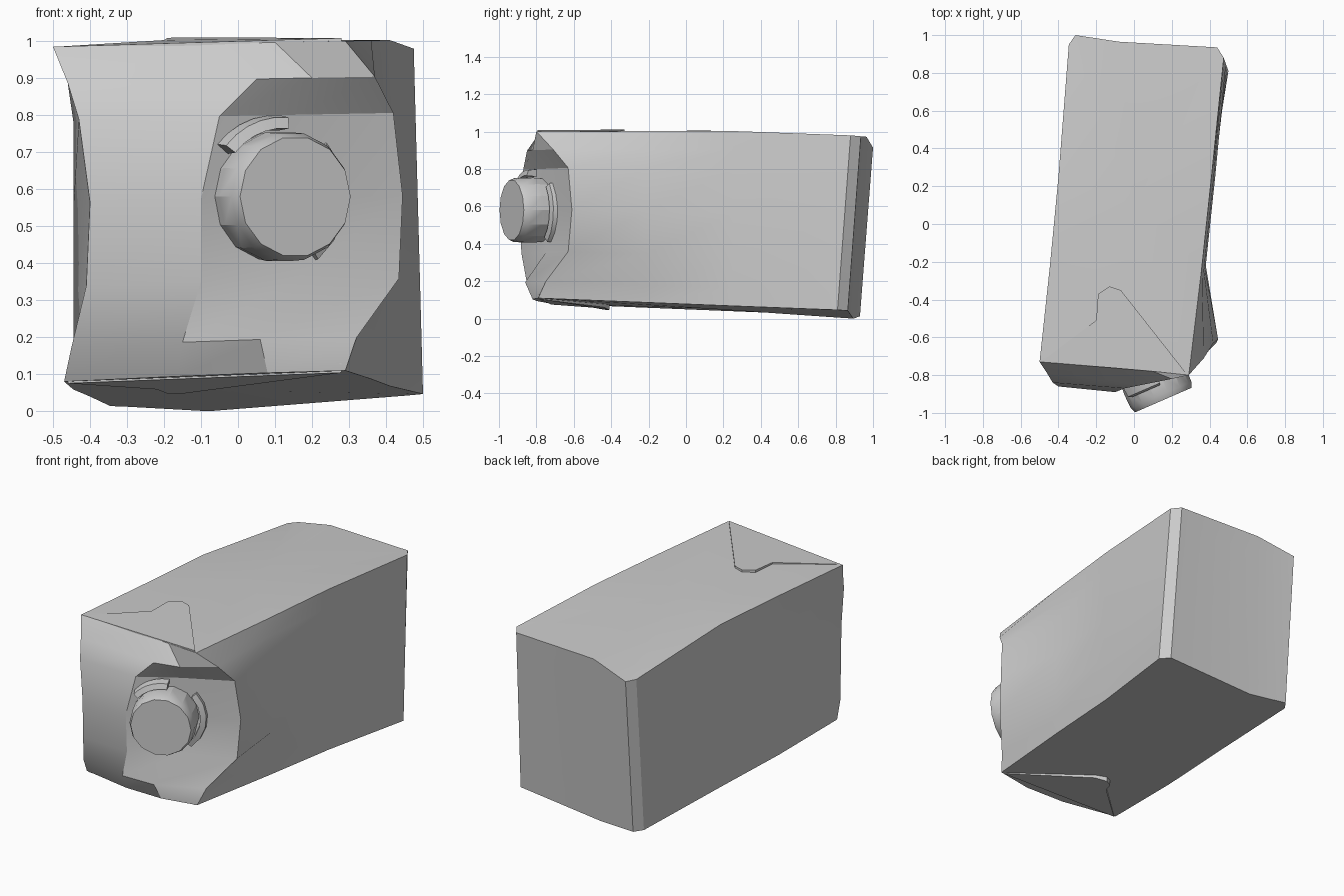
import bpy, bmesh, math
from mathutils import Vector

cube = bpy.data.objects.get("Cube")
if cube:
    bpy.data.objects.remove(cube, do_unlink=True)

grey = bpy.data.materials.new("plain grey")
grey.use_nodes = True
tone = (0.6, 0.6, 0.6, 1)
grey.diffuse_color = tone
grey.node_tree.nodes["Principled BSDF"].inputs["Base Color"].default_value = tone


def finish(name, bm, angle=25):
    bmesh.ops.recalc_face_normals(bm, faces=bm.faces)
    mesh = bpy.data.meshes.new(name)
    bm.to_mesh(mesh)
    bm.free()
    mesh.materials.append(grey)
    obj = bpy.data.objects.new(name, mesh)
    bpy.context.collection.objects.link(obj)
    bpy.ops.object.select_all(action="DESELECT")
    obj.select_set(True)
    bpy.context.view_layer.objects.active = obj
    bpy.ops.object.shade_smooth_by_angle(angle=math.radians(angle))
    return obj


def mix(a, b, t):
    return a + (b - a) * t


def top_z(x, y):
    back = max(0, y - 0.2) / 0.75
    return mix(0.995, 0.965, back ** 2) + 0.02 * x


def bottom_z(x, y):
    return mix(0.1, 0.025, (y + 0.8) / 1.7) + 0.035 * x


# Carton body: stacked rings; the front rows dent inward around the spout
front_rows = [  # height fraction, then left edge, two inner points, right edge
    (0.0, (-.47, -.72), (-.16, -.80), (.08, -.82), (.29, -.79)),
    (0.1, (-.45, -.78), (-.15, -.85), (.06, -.86), (.32, -.75)),
    (.28, (-.41, -.84), (-.10, -.88), (.15, -.75), (.435, -.63)),
    (.53, (-.40, -.86), (-.10, -.89), (.15, -.75), (.445, -.61)),
    (.78, (-.43, -.84), (-.05, -.87), (.16, -.75), (.42, -.63)),
    (.89, (-.46, -.79), (.05, -.85), (.20, -.82), (.37, -.71)),
    (1.0, (-.50, -.73), (-.10, -.76), (.10, -.78), (.29, -.80)),
]
bm = bmesh.new()
rings = []
for t, *front in front_rows:
    lean = 0.07 * (t - 1)
    belly = 0.02 * math.sin(math.pi * t)
    outline = front + [
        (.36 + belly, -.22), (.41 + belly, .25),
        (mix(.50, .475, t), .88 + lean), (mix(.46, .44, t), .935 + lean),
        (-.08, .965 + lean), (-.31, 1.0 + lean), (-.345, .95 + lean),
        (-.40, .25), (-.445, -.22)]
    ring = []
    for i, (x, y) in enumerate(outline):
        low, high = bottom_z(x, y), top_z(x, y)
        if i == 8:
            low, high = 0.0, high + 0.01
        if i in (9, 10):
            high -= 0.04
        ring.append(bm.verts.new((x, y, mix(low, high, t))))
    rings.append(ring)
count = len(rings[0])
for lower, upper in zip(rings, rings[1:]):
    for i in range(count):
        j = (i + 1) % count
        bm.faces.new((lower[i], lower[j], upper[j], upper[i]))
for ring, z in ((rings[0], 0.055), (rings[-1], 1.005)):
    centre = bm.verts.new((0, 0.1, z))
    for i in range(count):
        bm.faces.new((ring[i], ring[(i + 1) % count], centre))
finish("carton_body", bm)


# Folded flaps at the front of the top and bottom
def flap(name, outline, surface, raised, sign):
    bm = bmesh.new()
    inner, outer = [], []
    for (x, y), h in zip(outline, raised):
        z = surface(x, y)
        inner.append(bm.verts.new((x, y, z - sign * 0.02)))
        outer.append(bm.verts.new((x, y, z + sign * h)))
    bm.faces.new(inner)
    bm.faces.new(outer)
    for i in range(len(inner)):
        j = (i + 1) % len(inner)
        bm.faces.new((inner[i], inner[j], outer[j], outer[i]))
    finish(name, bm)


flap("top_flap", [(-.49, -.73), (-.2, -.51), (-.19, -.37), (-.13, -.33),
                  (-.07, -.35), (.28, -.795)], top_z,
     (0, .012, .018, .018, .015, .008), 1)
flap("bottom_flap", [(-.46, -.72), (-.22, -.5), (-.19, -.43), (-.15, -.41),
                     (-.09, -.44), (.28, -.785)], bottom_z,
     (.005, .02, .03, .03, .02, .005), -1)

# Screw cap, turned toward the right of the front
axis = Vector((0.4, -0.92, 0)).normalized()
side = Vector((0, 0, 1)).cross(axis)
up = Vector((0, 0, 1))
face_centre = Vector((0.155, -0.932, 0.58))


def around(radius, angle, depth):
    return (face_centre - axis * depth
            + radius * (side * math.cos(angle) + up * math.sin(angle)))


bm = bmesh.new()
sides = 14
loops = [[bm.verts.new(around(r, math.tau * i / sides, d)) for i in range(sides)]
         for r, d in ((.163, 0), (.175, .03), (.178, .11), (.165, .24))]
bm.faces.new(loops[0])
for a, b in zip(loops, loops[1:]):
    for i in range(sides):
        j = (i + 1) % sides
        bm.faces.new((a[i], a[j], b[j], b[i]))
bm.faces.new(loops[-1])
finish("screw_cap", bm)


# Broken pieces of the tamper ring beside the cap
def ring_piece(name, start, end, depth, steps=5):
    bm = bmesh.new()
    sections = []
    for i in range(steps + 1):
        angle = math.radians(mix(start, end, i / steps))
        sections.append([bm.verts.new(around(r, angle, d)) for r, d in
                         ((.185, depth), (.215, depth + .01),
                          (.22, depth + .06), (.18, depth + .06))])
    for a, b in zip(sections, sections[1:]):
        for i in range(4):
            j = (i + 1) % 4
            bm.faces.new((a[i], a[j], b[j], b[i]))
    bm.faces.new(sections[0])
    bm.faces.new(sections[-1])
    finish(name, bm)


ring_piece("ring_piece_right", -52, 42, 0.14)
ring_piece("ring_piece_upper", 85, 140, 0.08)
